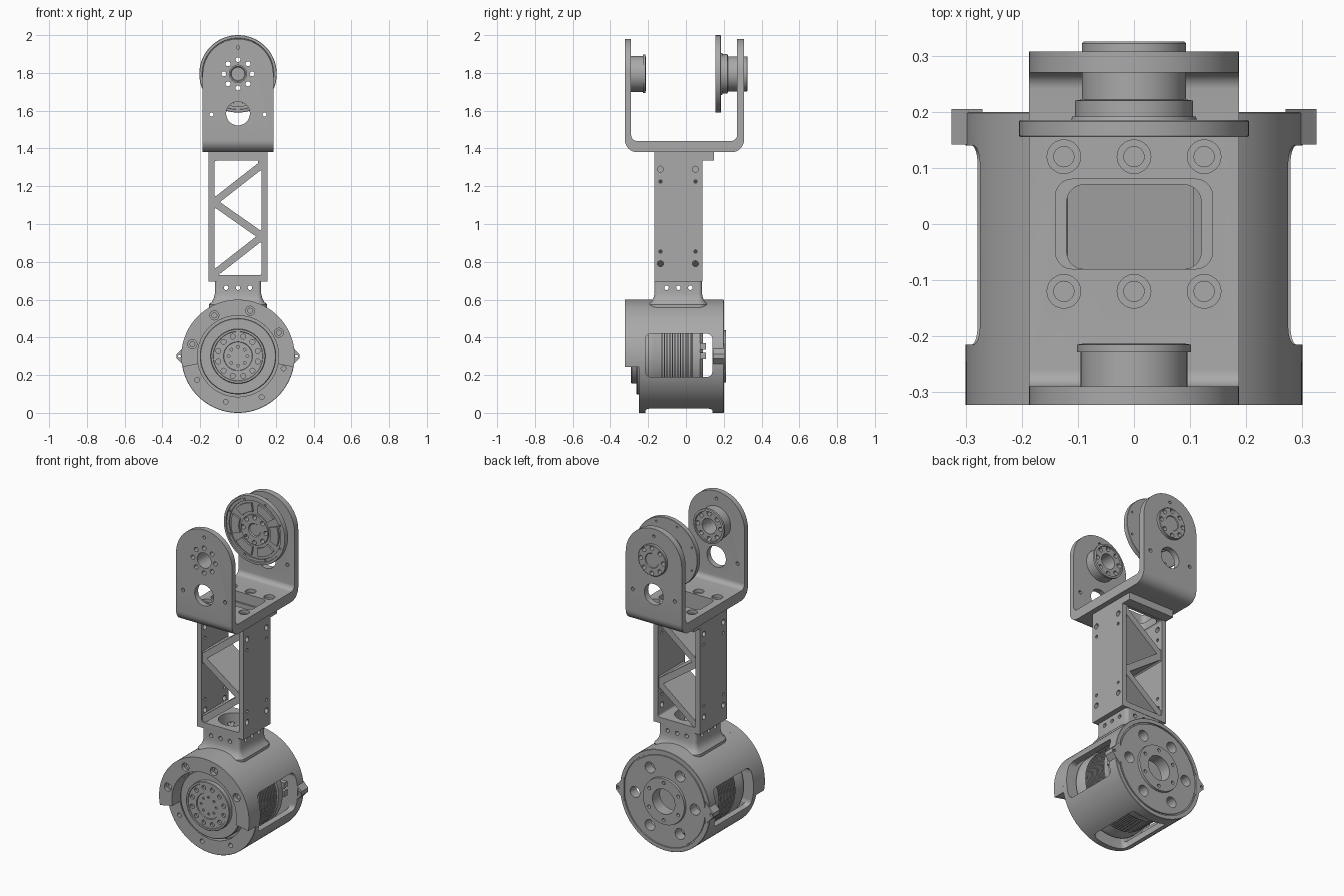
import bpy, bmesh
from math import sin, cos, pi, radians

if "Cube" in bpy.data.objects:
    bpy.data.objects.remove(bpy.data.objects["Cube"])

metal = bpy.data.materials.new("satin grey metal")
metal.use_nodes = True
GREY = (0.4, 0.4, 0.4, 1)
metal.diffuse_color = GREY
metal.node_tree.nodes["Principled BSDF"].inputs["Base Color"].default_value = GREY


# --- 2D outlines -----------------------------------------------------------
def arc(u, v, r, a0, a1, n=8):
    return [(u + r * cos(radians(a0 + (a1 - a0) * i / n)),
             v + r * sin(radians(a0 + (a1 - a0) * i / n))) for i in range(n + 1)]


def circle(u, v, r, n=24):
    return arc(u, v, r, 0, 360, n)[:-1]


def rrect(u0, u1, v0, v1, r=0.02, n=5):
    return (arc(u1 - r, v1 - r, r, 0, 90, n) + arc(u0 + r, v1 - r, r, 90, 180, n)
            + arc(u0 + r, v0 + r, r, 180, 270, n) + arc(u1 - r, v0 + r, r, 270, 360, n))


def rect(u0, u1, v0, v1):
    return [(u0, v0), (u1, v0), (u1, v1), (u0, v1)]


def sector(u, v, r0, r1, a0, a1, n=12):
    return arc(u, v, r1, a0, a1, n) + arc(u, v, r0, a1, a0, n)


def bolt_circle(v, ring, r, count, phase=0):
    return [circle(ring * cos(radians(phase) + 2 * pi * i / count),
                   v + ring * sin(radians(phase) + 2 * pi * i / count), r, 16)
            for i in range(count)]


# --- solids ----------------------------------------------------------------
def place(axis, u, v, t):
    return {"x": (t, u, v), "y": (u, t, v), "z": (u, v, t)}[axis]


def loft(bm, axis, rings):
    """Skin (outline, height) rings along an axis and cap both ends."""
    rows = [[bm.verts.new(place(axis, u, v, t)) for u, v in pts] for pts, t in rings]
    for a, b in zip(rows, rows[1:]):
        for i in range(len(a)):
            j = (i + 1) % len(a)
            bm.faces.new((a[i], a[j], b[j], b[i]))
    bm.faces.new(rows[0][::-1])
    bm.faces.new(rows[-1])


def finish(bm, name):
    bmesh.ops.remove_doubles(bm, verts=bm.verts, dist=1e-5)
    bmesh.ops.recalc_face_normals(bm, faces=bm.faces)
    mesh = bpy.data.meshes.new(name)
    bm.to_mesh(mesh)
    bm.free()
    mesh.materials.append(metal)
    obj = bpy.data.objects.new(name, mesh)
    bpy.context.collection.objects.link(obj)
    return obj


def prisms(name, axis, outlines, lo, hi):
    bm = bmesh.new()
    for pts in outlines:
        loft(bm, axis, [(pts, lo), (pts, hi)])
    return finish(bm, name)


def lathe(name, profile, z, n=72):
    """Turn a closed (radius, y) profile about a y axis at height z."""
    bm = bmesh.new()
    rows = [[bm.verts.new((r * cos(2 * pi * i / n), y, z + r * sin(2 * pi * i / n)))
             for r, y in profile] for i in range(n)]
    for i in range(n):
        a, b = rows[i], rows[(i + 1) % n]
        for j in range(len(profile)):
            k = (j + 1) % len(profile)
            if profile[j][0] + profile[k][0] > 0:
                bm.faces.new((a[j], a[k], b[k], b[j]))
    return finish(bm, name)


def cut(obj, axis, outlines, lo, hi, op="DIFFERENCE"):
    cutter = prisms("cutter", axis, outlines, lo, hi)
    cutter.hide_render = True
    mod = obj.modifiers.new("cut", "BOOLEAN")
    mod.operation, mod.solver, mod.object = op, "EXACT", cutter
    graph = bpy.context.evaluated_depsgraph_get()
    old, new = obj.data, bpy.data.meshes.new_from_object(obj.evaluated_get(graph))
    obj.modifiers.clear()
    obj.data = new
    bpy.data.meshes.remove(old)
    bpy.data.objects.remove(cutter)


HIP, KNEE = 1.795, 0.3        # heights of the two joint axes
SIDES = (-1, 1)

# --- fork bracket: bent strip trimmed to round-topped cheeks ---------------
strip = ([(-0.323, 2.0)] + arc(-0.258, 1.445, 0.065, 180, 270) + arc(0.242, 1.445, 0.065, 270, 360)
         + [(0.307, 2.0), (0.27, 2.0)] + arc(0.24, 1.47, 0.03, 360, 270)
         + arc(-0.26, 1.47, 0.03, 270, 180) + [(-0.29, 2.0)])
fork = prisms("fork_bracket", "x", [strip], -0.3, 0.3)
cheek = [(-0.187, 1.3), (0.187, 1.3)] + arc(0, 1.793, 0.187, 0, 180, 32)
cut(fork, "y", [cheek], -0.5, 0.5, "INTERSECT")
cut(fork, "y", [circle(0, 1.585, 0.063, 32), circle(0, 1.935, 0.009, 12)]
    + [circle(s * 0.14, 1.58, 0.011, 12) for s in SIDES] + bolt_circle(HIP, 0.075, 0.013, 8), -0.5, 0.5)
cut(fork, "y", [circle(0, HIP, 0.046)], -0.5, -0.2)
floor_bolts = [(x, y) for x in (-0.125, 0, 0.125) for y in (-0.12, 0.12)]
cut(fork, "z", [rrect(-0.14, 0.14, -0.08, 0.08, 0.03)]
    + [circle(x, y, 0.018) for x, y in floor_bolts], 1.3, 1.5)
cut(fork, "z", [circle(x, y, 0.03) for x, y in floor_bolts], 1.42, 1.5)

# --- idler boss on the front cheek -----------------------------------------
idler = lathe("idler_boss", [(0.046, -0.3), (0.095, -0.3), (0.095, -0.228), (0.102, -0.228),
                             (0.102, -0.215), (0.09, -0.213), (0.088, -0.22), (0.046, -0.22)], HIP)
cut(idler, "y", bolt_circle(HIP, 0.075, 0.013, 8), -0.4, -0.1)

# --- drive disc, hub and rear cap on the back cheek ------------------------
disc = lathe("drive_disc", [(0, 0.163), (0.035, 0.163), (0.04, 0.157), (0.09, 0.157), (0.09, 0.169),
                            (0.172, 0.169), (0.172, 0.161), (0.188, 0.161), (0.19, 0.155),
                            (0.203, 0.155), (0.205, 0.158), (0.205, 0.183), (0.203, 0.185),
                            (0.112, 0.185), (0.11, 0.192), (0.105, 0.192), (0.105, 0.22), (0.093, 0.222),
                            (0.093, 0.322), (0.09, 0.325), (0.045, 0.325), (0.042, 0.321), (0, 0.321)], HIP)
cut(disc, "y", bolt_circle(HIP, 0.075, 0.013, 8), 0.1, 0.4)
cut(disc, "y", bolt_circle(HIP, 0.181, 0.006, 8, 22.5), 0.1, 0.4)
prisms("drive_disc_pads", "y",
       [sector(0, HIP, 0.106, 0.158, a - 22, a + 22) for a in range(0, 360, 60)], 0.158, 0.172)

# --- truss link: side walls, end plates and zigzag webs --------------------
link = prisms("link_frame", "y", [rect(-0.155, 0.155, 0.695, 1.38)], -0.167, 0.087)
cut(link, "y", [rrect(-0.125, 0.125, 0.73, 1.335, 0.012)], -0.3, 0.3)
cut(link, "x", [circle(y, z, 0.016, 16) for y in (-0.135, 0.05) for z in (0.79, 1.29)]
    + [circle(y, z, 0.009, 12) for y in (-0.135, 0.05) for z in (0.855, 1.225)], -0.3, 0.3)
cut(link, "z", [circle(0, -0.04, 0.085, 32)], 0.6, 0.8)
cut(link, "z", [rrect(-0.12, 0.12, -0.08, 0.07, 0.03)], 1.3, 1.5)
prisms("link_top_flange", "y", [rect(-0.155, 0.155, 1.337, 1.38)], 0.086, 0.148)
nodes = [(0.128, 1.315), (-0.128, 1.115), (0.128, 0.935), (-0.128, 0.735)]
half = 0.024
prisms("link_webs", "y",
       [[(a[0], a[1] - half), (b[0], b[1] - half), (b[0], b[1] + half), (a[0], a[1] + half)]
        for a, b in zip(nodes, nodes[1:])], -0.16, 0.08)
prisms("link_web_gussets", "y",
       [[(x, z + 0.04), (x, z - 0.04), (x * 0.83, z - 0.02), (x * 0.83, z + 0.02)]
        for x, z in nodes], -0.16, 0.08)

# --- neck with a flared root -----------------------------------------------
bm = bmesh.new()
loft(bm, "z", [(rrect(-0.123 - f, 0.123 + f, -0.167 - f, 0.085 + f, 0.02 + f), z)
               for f, z in ((0.03, 0.555), (0.03, 0.575), (0.014, 0.59), (0.005, 0.608), (0, 0.63), (0, 0.7))])
neck = finish(bm, "neck")
cut(neck, "z", [circle(0, -0.04, 0.085, 32)], 0.5, 0.8)
cut(neck, "y", [circle(x, 0.663, 0.012, 16) for x in (-0.063, 0, 0.063)], -0.3, 0.3)
cut(neck, "x", [circle(y, 0.663, 0.012, 16) for y in (-0.103, -0.04, 0.023)], -0.3, 0.3)

# --- joint housing: turned shell with windows ------------------------------
housing = lathe("joint_housing", [
    (0.215, -0.25), (0.298, -0.25), (0.3, -0.248), (0.3, 0.198), (0.298, 0.2), (0.276, 0.2), (0.275, 0.194),
    (0.268, 0.194), (0.267, 0.2), (0.14, 0.2), (0.138, 0.213), (0.075, 0.213), (0.075, 0.14),
    (0.265, 0.14), (0.265, -0.21), (0.215, -0.21)], KNEE, 96)
window = rrect(-0.215, 0.14, 0.19, 0.42, 0.03)
cut(housing, "x", [window], 0.15, 0.4)
cut(housing, "x", [window], -0.4, -0.15)
cut(housing, "z", [rrect(-0.115, 0.115, -0.215, 0.14, 0.03)], -0.1, 0.15)
cut(housing, "z", [circle(0, -0.04, 0.085, 32)], 0.5, 0.8)
cut(housing, "y", bolt_circle(KNEE, 0.2, 0.033, 6) + bolt_circle(KNEE, 0.112, 0.01, 6, 30), 0.1, 0.3)
cut(housing, "y", bolt_circle(KNEE, 0.25, 0.013, 8, 30), -0.3, -0.22)
lugs = prisms("housing_lugs", "y",
              [[(s * x, KNEE + z) for x, z in ((0.27, 0.07), (0.312, 0.024), (0.325, 0.012), (0.325, -0.012),
                                               (0.312, -0.024), (0.27, -0.07))] for s in SIDES], 0.142, 0.205)
cut(lugs, "y", [circle(s * 0.31, KNEE, 0.008, 12) for s in SIDES], 0.1, 0.3)

# --- front shroud over the upper part of the joint -------------------------
shroud = prisms("front_shroud", "y", [sector(0, KNEE, 0.215, 0.3, -11, 191, 60)], -0.323, -0.245)
cut(shroud, "y", bolt_circle(KNEE, 0.25, 0.013, 8, 30)[:4], -0.4, -0.2)
cut(shroud, "y", bolt_circle(KNEE, 0.25, 0.024, 8, 30)[:4], -0.4, -0.3)

# --- gearbox output and finned motor inside the housing --------------------
fins = []
for i in range(12):
    y = 0.03 - i * 0.014
    fins += [(0.238, y), (0.238, y - 0.007), (0.228, y - 0.007), (0.228, y - 0.014)]
motor = lathe("motor_and_gearbox", [
    (0, -0.28), (0.075, -0.28), (0.077, -0.286), (0.13, -0.286), (0.132, -0.29), (0.142, -0.29),
    (0.145, -0.287), (0.145, -0.262), (0.198, -0.262), (0.202, -0.258), (0.202, -0.2), (0.245, -0.2),
    (0.245, -0.17)] + fins[::-1] + [(0.245, 0.035), (0.245, 0.075), (0.23, 0.09), (0, 0.09)], KNEE)
cut(motor, "y", bolt_circle(KNEE, 0.108, 0.013, 12, 15), -0.4, -0.272)
cut(motor, "y", bolt_circle(KNEE, 0.05, 0.007, 8), -0.4, -0.272)
prisms("motor_connectors", "x", [rect(0.075, 0.105, z, z + 0.035) for z in (0.285, 0.335)], 0.19, 0.255)

# --- soft shading with crisp edges -----------------------------------------
bpy.ops.object.select_all(action="DESELECT")
for obj in bpy.context.collection.objects:
    if obj.type == "MESH" and metal.name in obj.data.materials:
        obj.select_set(True)
        bpy.context.view_layer.objects.active = obj
bpy.ops.object.shade_smooth_by_angle(angle=radians(30))
